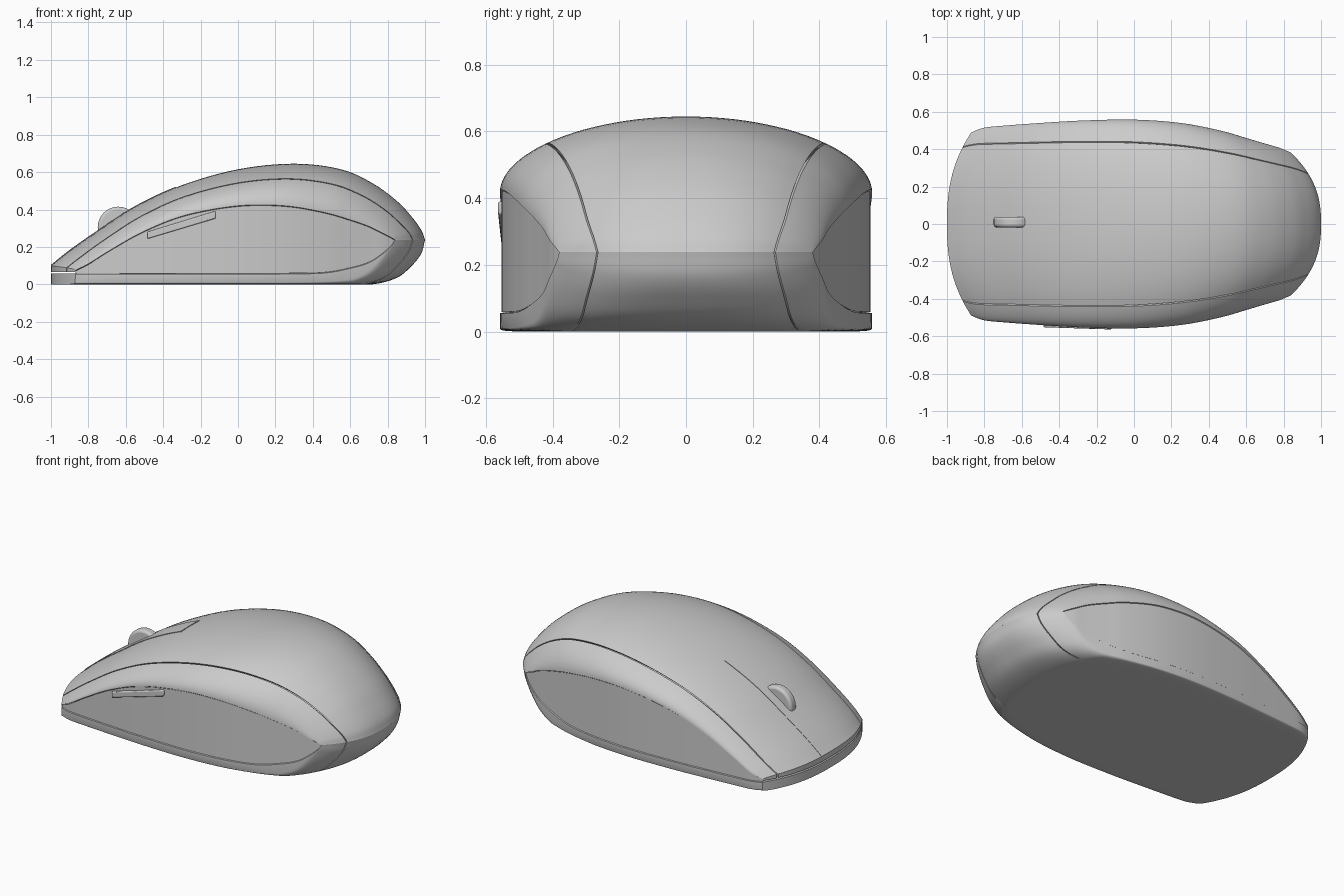
import bpy, bmesh, math
from mathutils import Vector

if "Cube" in bpy.data.objects:
    bpy.data.objects.remove(bpy.data.objects["Cube"])

# Stations nose to tail: centre x, top z, under z, wall x, wall y, panel upper z, panel lower z
ST = [
    (-1.0, .10, 0, -.87, .49, .075, .055),
    (-.90, .18, 0, -.80, .515, .11, .055),
    (-.75, .285, 0, -.68, .527, .185, .055),
    (-.55, .415, 0, -.50, .54, .285, .055),
    (-.30, .53, 0, -.28, .553, .37, .055),
    (0, .615, 0, 0, .558, .42, .055),
    (.30, .645, 0, .25, .54, .42, .055),
    (.55, .615, 0, .46, .50, .385, .06),
    (.72, .54, 0, .60, .46, .345, .085),
    (.85, .445, .035, .70, .43, .31, .115),
    (.93, .36, .10, .77, .41, .275, .16),
    (.98, .29, .165, .82, .39, .25, .205),
    (1.0, .238, .238, .84, .38, .238, .238),
]
END = len(ST) - 1


def clamp(v):
    return max(0.0, min(1.0, v))


def station(u):
    """Smooth interpolation of the stations."""
    i = min(int(u), END - 1)
    t = u - i
    out = []
    for k in range(7):
        b, c = ST[i][k], ST[i + 1][k]
        a = ST[i - 1][k] if i > 0 else 2 * b - c
        d = ST[i + 2][k] if i + 2 <= END else 2 * c - b
        out.append(.5 * (2 * b + (c - a) * t + (2 * a - 5 * b + 4 * c - d) * t * t
                         + (3 * b - a - 3 * c + d) * t ** 3))
    return out


def point(u, f, upper=True):
    """Body surface point: f is the fraction of the half width."""
    xc, zt, zb, xw, yw, za, zl = station(u)
    g = min(abs(f), 1.0)
    if upper:
        z = za + (zt - za) * math.sqrt(1 - g * g)
    else:
        n = 2.2 + 18 * (1 - clamp((u - 6) / 5)) ** 1.5
        z = max(0, zl - (zl - max(0, zb)) * max(0, 1 - g ** n) ** (1 / n))
    return Vector((xc + (xw - xc) * g ** 2.5, yw * f, z))


def tuck(p, d=.022):
    """Push a point into the body to form a seam."""
    c = Vector((p.x * .8, 0, .06 + .09 * (p.x + 1)))
    return p + (c - p).normalized() * d


def seam(u):
    return .84 - .14 * u / END


def arc(f0, f1, n):
    a, b = math.asin(f0), math.asin(f1)
    return [math.sin(a + (b - a) * i / n) for i in range(n + 1)]


def finish(bm, name, angle=35):
    bmesh.ops.remove_doubles(bm, verts=bm.verts, dist=1e-5)
    bmesh.ops.recalc_face_normals(bm, faces=bm.faces)
    me = bpy.data.meshes.new(name)
    bm.to_mesh(me)
    bm.free()
    ob = bpy.data.objects.new(name, me)
    bpy.context.collection.objects.link(ob)
    bpy.ops.object.select_all(action='DESELECT')
    ob.select_set(True)
    bpy.context.view_layer.objects.active = ob
    bpy.ops.object.shade_smooth_by_angle(angle=math.radians(angle))
    return ob


def skin(name, rows, mirror=False):
    bm = bmesh.new()
    vs = [[bm.verts.new(p) for p in r] for r in rows]
    for a, b in zip(vs, vs[1:]):
        for i in range(len(a) - 1):
            bm.faces.new((a[i], b[i], b[i + 1], a[i + 1]))
    ob = finish(bm, name)
    if mirror:
        ob.modifiers.new("mirror", 'MIRROR').use_axis = (False, True, False)
    return ob


def capped(rows, nose_z):
    """Add the vertical nose lip and tucked seams at nose and tail."""
    lip = [Vector((p.x, p.y, nose_z)) for p in rows[0]]
    return [[tuck(p) for p in lip], lip] + rows + [[tuck(p) for p in rows[-1]]]


US = [END * i / 72 for i in range(73)]
GAP = .006

# Top shell
rows = []
for u in US:
    s = seam(u) - GAP
    r = [point(u, f) for f in arc(-s, s, 26)]
    rows.append([tuck(r[0])] + r + [tuck(r[-1])])
skin("top_shell", capped(rows, .066))

# Rounded bands between the top shell and the side panels
rows = []
for u in US:
    r = [point(u, f) for f in arc(seam(u) + GAP, 1, 12)]
    rows.append([tuck(r[0])] + r + [tuck(r[-1])])
skin("side_bands", capped(rows, .066), True)

# Slightly recessed upright side panels
rows = []
for u in US:
    _, _, _, xw, yw, za, zl = station(u)
    g = min(.004, (za - zl) * .2)
    r = [Vector((xw, yw - .005, za - g + (zl - za + 2 * g) * i / 6)) for i in range(7)]
    rows.append([tuck(r[0])] + r + [tuck(r[-1])])
skin("side_panels", rows, True)

# Base with the rounded tail underside
rows = []
for u in US:
    s = seam(u)
    half = arc(0, s - GAP, 12) + [s] + arc(s + GAP, 1, 14)
    fs = [-f for f in half[:0:-1]] + half
    deep = .012 * clamp(u - 8)
    r = [tuck(point(u, f, False), deep if abs(abs(f) - s) < 1e-6 else 0) for f in fs]
    rows.append([tuck(r[0])] + r + [tuck(r[-1])])
skin("base", capped(rows, .057))

# Raised strip between the two buttons
rows = []
for i in range(21):
    u = 3.88 * i / 20
    yw = station(u)[4]
    r = [point(u, (-.085 + .18 * j / 6) / yw) + Vector((0, 0, .004)) for j in range(7)]
    rows.append([tuck(r[0])] + r + [tuck(r[-1])])
rows.append([tuck(p) for p in rows[-1]])
skin("button_strip", rows)

# Scroll wheel
bpy.ops.mesh.primitive_cylinder_add(vertices=48, radius=.11, depth=.056,
                                    location=(-.64, .01, .305), rotation=(math.pi / 2, 0, 0))
wheel = bpy.context.object
wheel.name = "scroll_wheel"
bev = wheel.modifiers.new("round", 'BEVEL')
bev.width, bev.segments = .015, 3
bpy.ops.object.shade_smooth_by_angle(angle=math.radians(40))

# Thumb button on the front side
bm = bmesh.new()
outline = [(-.485, .243), (-.12, .352), (-.12, .392), (-.485, .28)]
face = bm.faces.new([bm.verts.new((x, -.50, z)) for x, z in outline])
ext = bmesh.ops.extrude_face_region(bm, geom=[face])
for v in ext["geom"]:
    if isinstance(v, bmesh.types.BMVert):
        v.co.y = -.552 - .012 * (v.co.x + .485) / .365
thumb = finish(bm, "thumb_button")
bev = thumb.modifiers.new("round", 'BEVEL')
bev.width, bev.segments = .006, 2
